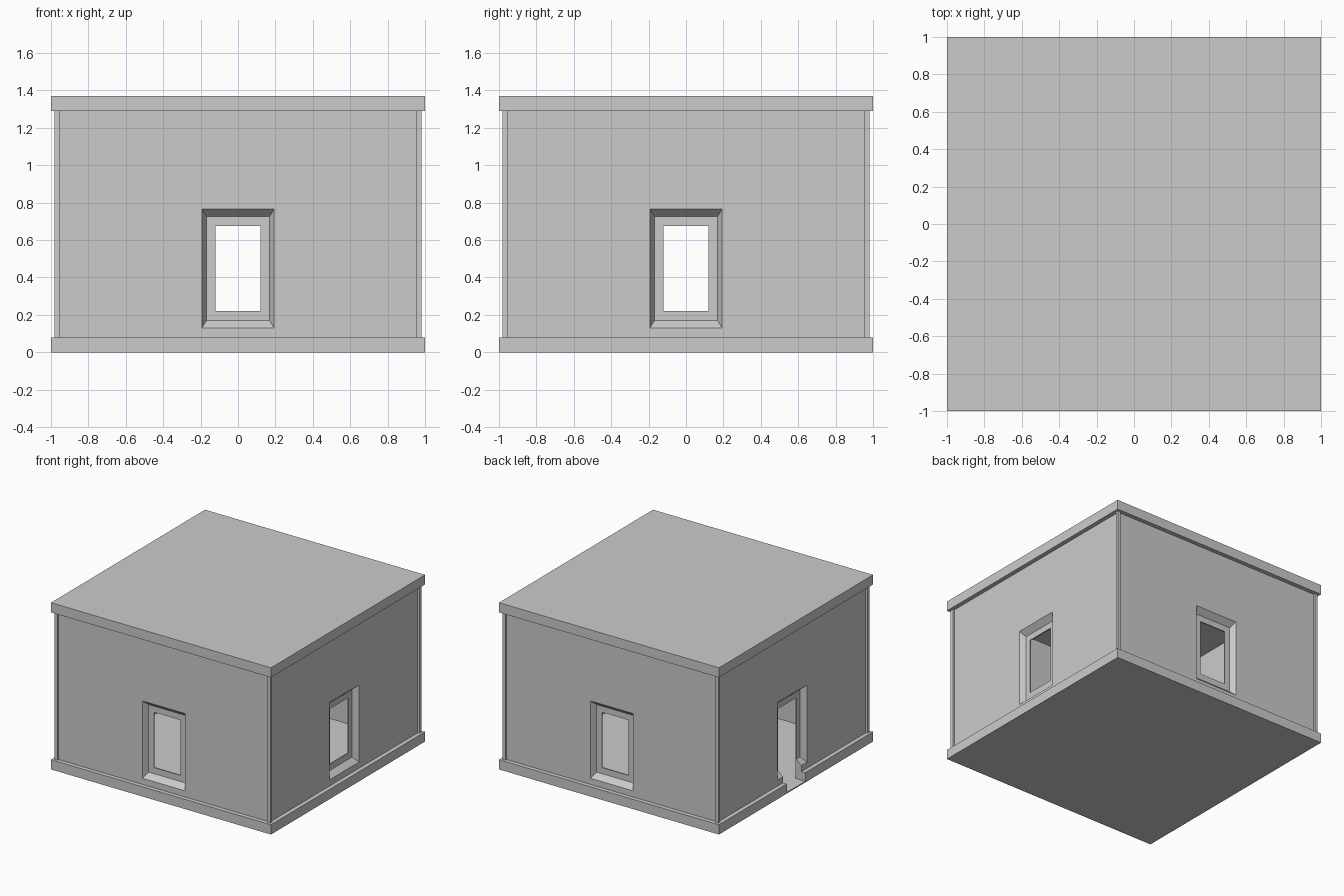
import bpy, bmesh, math
from mathutils import Matrix

if "Cube" in bpy.data.objects:
    bpy.data.objects.remove(bpy.data.objects["Cube"])

OUT, IN, RING = 0.965, 0.91, 0.92     # wall outer face, inner face, recessed frame face
BASE, EAVE, TOP = 0.08, 1.29, 1.37


def to_object(name, bm):
    bmesh.ops.recalc_face_normals(bm, faces=bm.faces)
    me = bpy.data.meshes.new(name)
    bm.to_mesh(me)
    bm.free()
    ob = bpy.data.objects.new(name, me)
    bpy.context.collection.objects.link(ob)
    return ob


def box(name, lo, hi):
    bm = bmesh.new()
    bmesh.ops.create_cube(bm, size=1)
    for v in bm.verts:
        v.co = [l + (c + 0.5) * (h - l) for c, l, h in zip(v.co, lo, hi)]
    return to_object(name, bm)


def bridge(bm, loops, closed):
    """Join successive four-point loops; close into a tube ring or cap both ends."""
    rings = [[bm.verts.new(p) for p in loop] for loop in loops]
    pairs = list(zip(rings, rings[1:]))
    if closed:
        pairs.append((rings[-1], rings[0]))
    else:
        bm.faces.new(rings[0])
        bm.faces.new(rings[-1])
    for a, b in pairs:
        for i in range(4):
            j = (i + 1) % 4
            bm.faces.new((a[i], a[j], b[j], b[i]))


def upright(w, z0, z1, depth):
    return [(-w, -depth, z0), (w, -depth, z0), (w, -depth, z1), (-w, -depth, z1)]


def flat(r, z):
    return [(-r, -r, z), (r, -r, z), (r, r, z), (-r, r, z)]


def wall(name, turn, window=True):
    # splayed recess with a flat frame around the opening
    loops = [upright(0.168, 0.17, 0.725, RING),
             upright(0.193, 0.13, 0.765, OUT),
             upright(0.955, BASE, EAVE, OUT),
             upright(0.955, BASE, EAVE, IN)]
    if window:
        loops += [upright(0.12, 0.22, 0.675, IN), upright(0.12, 0.22, 0.675, RING)]
    bm = bmesh.new()
    bridge(bm, loops, window)
    bm.transform(Matrix.Rotation(math.radians(turn), 4, 'Z'))
    return to_object(name, bm)


# walls: three with windows, the left one takes the door
wall("front_wall", 0)
wall("right_wall", 90)
wall("back_wall", 180)
door_wall = wall("door_wall", -90, window=False)

# plinth ring and floor
bm = bmesh.new()
bridge(bm, [flat(1, 0.01), flat(1, BASE), flat(IN, BASE), flat(IN, 0.01)], True)
plinth = to_object("plinth", bm)
box("floor", (-1, -1, 0), (1, 1, 0.01))

# roof slab
box("roof_slab", (-1, -1, EAVE), (1, 1, TOP))

# corner posts
for sx in (-1, 1):
    for sy in (-1, 1):
        xs, ys = sorted((sx * 0.955, sx * 0.98)), sorted((sy * 0.955, sy * 0.98))
        box("corner_post", (xs[0], ys[0], BASE), (xs[1], ys[1], EAVE))

# doorway cut through wall and plinth
cutter = box("door_cutter", (-1.1, -0.12, -0.1), (-0.8, 0.12, 0.675))
cutter.hide_render = True
for ob in (door_wall, plinth):
    mod = ob.modifiers.new("doorway", 'BOOLEAN')
    mod.operation = 'DIFFERENCE'
    mod.solver = 'EXACT'
    mod.object = cutter
    bpy.context.view_layer.objects.active = ob
    bpy.ops.object.modifier_apply(modifier=mod.name)
bpy.data.objects.remove(cutter)
